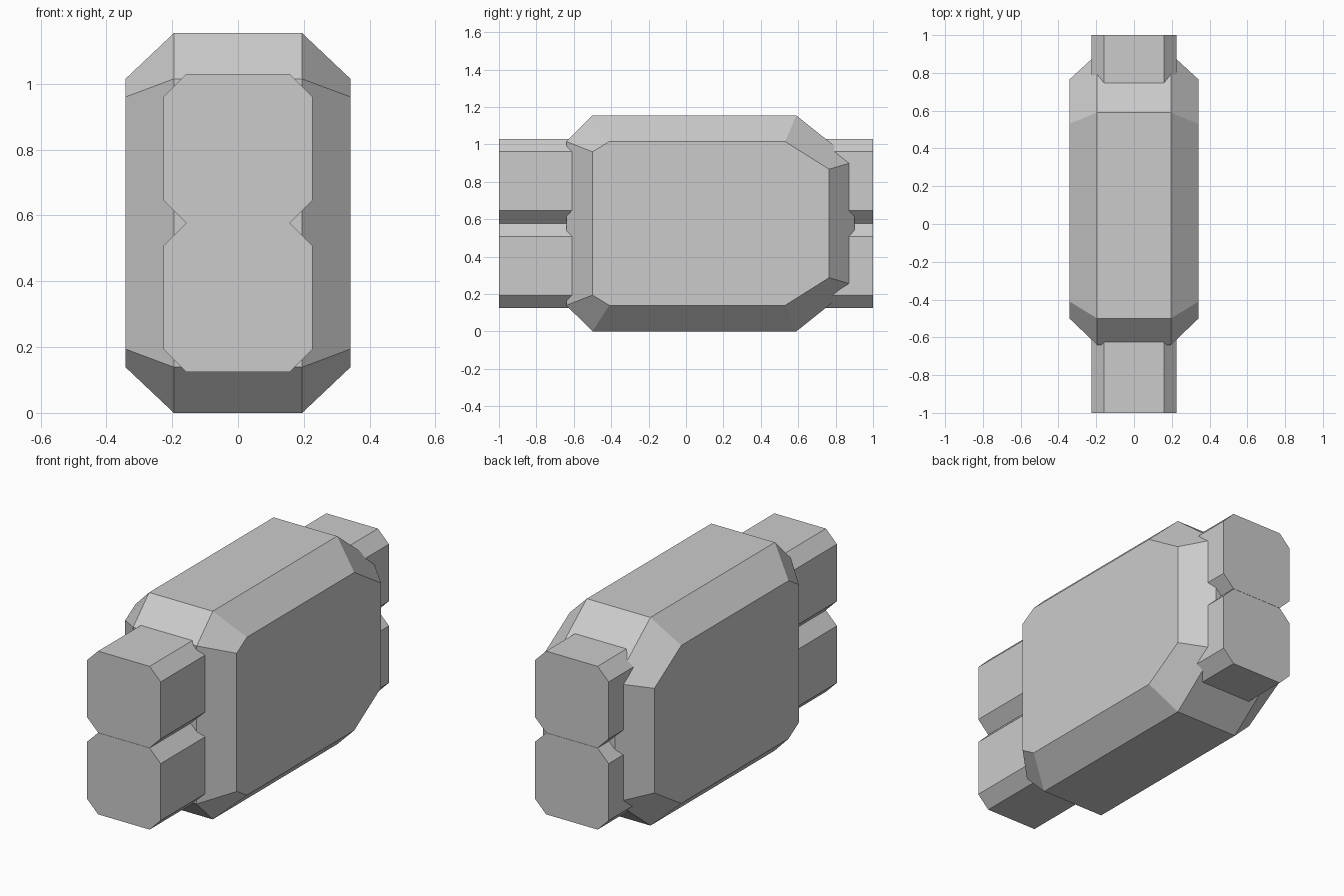
import bpy
import bmesh

default = bpy.data.objects.get("Cube")
if default:
    bpy.data.objects.remove(default, do_unlink=True)

# Single plain material
grey = bpy.data.materials.new("plain grey")
grey.use_nodes = True
colour = (0.6, 0.6, 0.6, 1.0)
grey.diffuse_color = colour
grey.node_tree.nodes["Principled BSDF"].inputs["Base Color"].default_value = colour


def loft(name, sections):
    """Skin matching closed point loops and cap both ends."""
    bm = bmesh.new()
    rings = [[bm.verts.new(p) for p in section] for section in sections]
    for a, b in zip(rings, rings[1:]):
        for i in range(len(a)):
            j = (i + 1) % len(a)
            bm.faces.new((a[i], a[j], b[j], b[i]))
    bm.faces.new(rings[0])
    bm.faces.new(rings[-1])
    bmesh.ops.recalc_face_normals(bm, faces=bm.faces)
    mesh = bpy.data.meshes.new(name)
    bm.to_mesh(mesh)
    bm.free()
    mesh.materials.append(grey)
    obj = bpy.data.objects.new(name, mesh)
    bpy.context.collection.objects.link(obj)
    return obj


MID = 0.577  # height of the horizontal symmetry plane


def symmetric(upper):
    """Complete a front-to-back upper profile with its mirror below."""
    return upper + [(y, 2 * MID - z) for y, z in reversed(upper)]


# Body: wide octagonal core with bevels stepping in to the flat sides
core = symmetric([(-0.64, 1.015), (-0.5, 1.154), (0.59, 1.154), (0.9, 0.907)])
side = symmetric([(-0.5, 0.96), (-0.41, 1.015), (0.53, 1.015), (0.765, 0.867)])
stations = [(-0.342, side), (-0.195, core), (0.195, core), (0.342, side)]
loft("body", [[(x, y, z) for y, z in profile] for x, profile in stations])


# Two chamfered bars running right through the body
def bar(name, z_mid, half=0.226, cut=0.158):
    outline = [(cut, half), (half, cut), (half, -cut), (cut, -half),
               (-cut, -half), (-half, -cut), (-half, cut), (-cut, half)]
    loft(name, [[(x, y, z_mid + z) for x, z in outline] for y in (-1, 1)])


bar("upper_bar", MID + 0.2265)
bar("lower_bar", MID - 0.2265)
